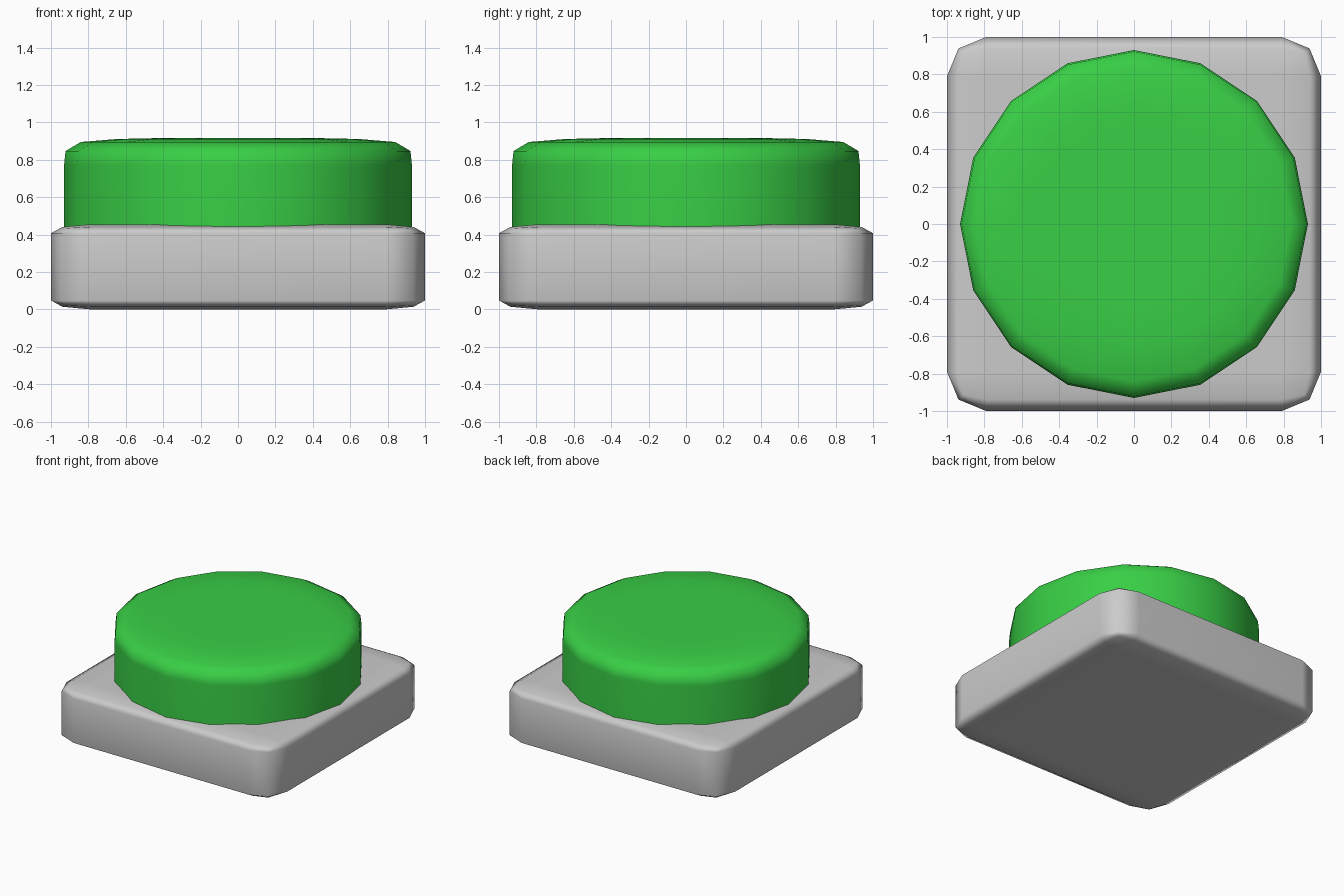
import bpy, bmesh, math

if "Cube" in bpy.data.objects:
    bpy.data.objects.remove(bpy.data.objects["Cube"])


def add_part(name, bm, colour=None):
    bmesh.ops.recalc_face_normals(bm, faces=bm.faces[:])
    for f in bm.faces:
        f.smooth = True
    mesh = bpy.data.meshes.new(name)
    bm.to_mesh(mesh)
    bm.free()
    obj = bpy.data.objects.new(name, mesh)
    bpy.context.collection.objects.link(obj)
    # keep the broad flat faces looking flat
    mod = obj.modifiers.new("weighted_normals", 'WEIGHTED_NORMAL')
    mod.keep_sharp = True
    if colour:
        mat = bpy.data.materials.new(name + "_material")
        mat.diffuse_color = colour
        mat.use_nodes = True
        mat.node_tree.nodes["Principled BSDF"].inputs["Base Color"].default_value = mat.diffuse_color
        mesh.materials.append(mat)
    return obj


# Base: bevelled cube squashed in height, so the rounding is flatter in z
HEIGHT = 0.455
bm = bmesh.new()
bmesh.ops.create_cube(bm, size=2)
bmesh.ops.bevel(bm, geom=bm.edges[:], offset=0.21, segments=2,
                profile=0.5, affect='EDGES')
for v in bm.verts:
    v.co.z = (v.co.z + 1) * HEIGHT / 2
add_part("base", bm)

# Button: 16-sided lathed profile with a soft upper rim
SIDES = 16
profile = [(0.93, 0.38), (0.93, 0.77), (0.922, 0.847),
           (0.84, 0.895), (0.645, 0.911), (0.46, 0.915)]
bm = bmesh.new()
rings = []
for r, z in profile:
    rings.append([bm.verts.new((r * math.cos(i * math.tau / SIDES),
                                r * math.sin(i * math.tau / SIDES), z))
                  for i in range(SIDES)])
for low, high in zip(rings, rings[1:]):
    for i in range(SIDES):
        j = (i + 1) % SIDES
        bm.faces.new((low[i], low[j], high[j], high[i]))
bm.faces.new(rings[-1])
bottom = bm.faces.new(rings[0][::-1])
for e in bottom.edges:
    e.smooth = False
add_part("push_button", bm, (0.04, 0.62, 0.06, 1))
